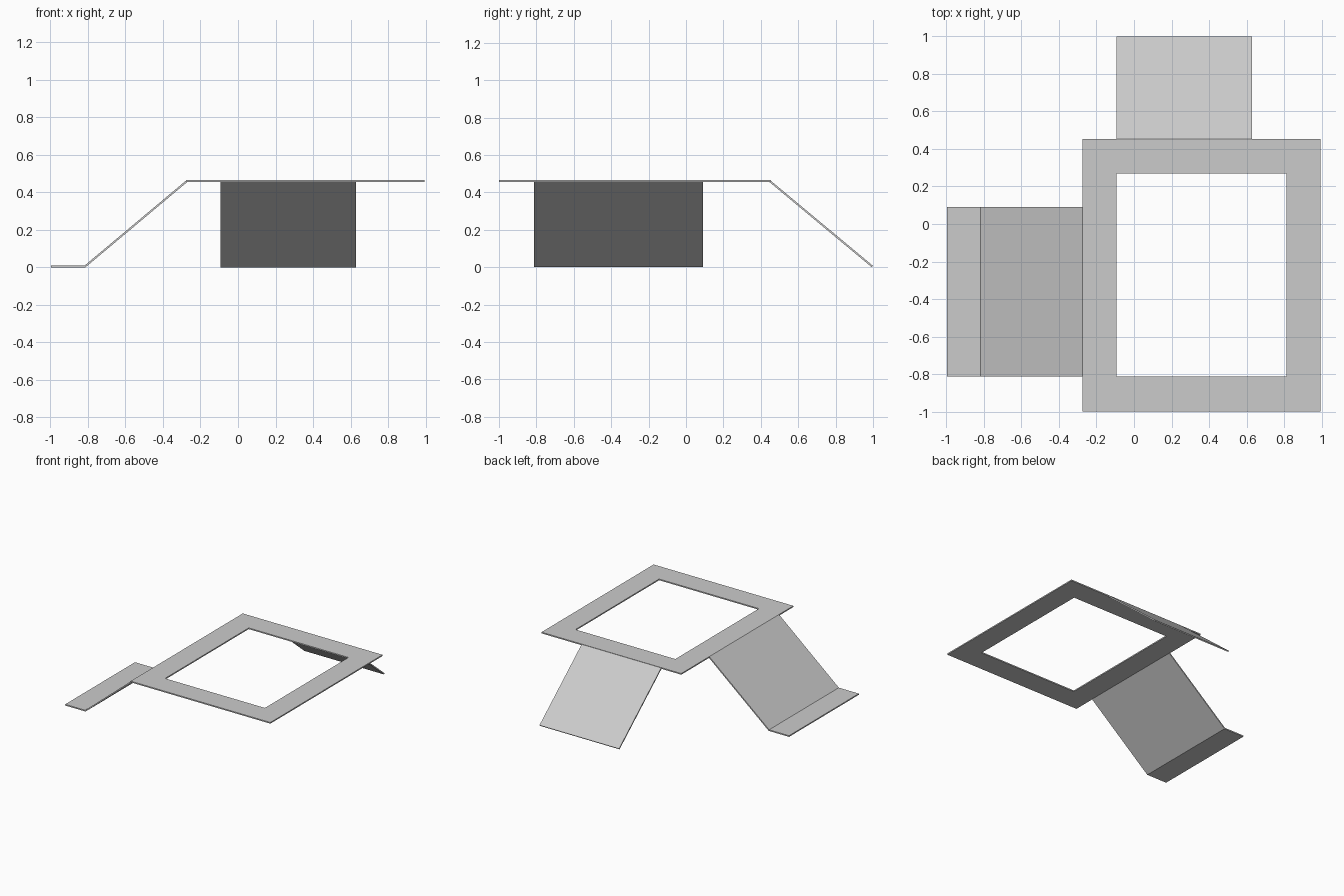
import bpy, bmesh
from mathutils import Vector

if "Cube" in bpy.data.objects:
    bpy.data.objects.remove(bpy.data.objects["Cube"])

T = 0.01      # sheet thickness
TOP = 0.465   # height of the upper face


def finish(name, bm):
    bmesh.ops.recalc_face_normals(bm, faces=bm.faces)
    me = bpy.data.meshes.new(name)
    bm.to_mesh(me)
    bm.free()
    ob = bpy.data.objects.new(name, me)
    bpy.context.collection.objects.link(ob)
    return ob


def bent_sheet(name, path, lo, hi, place):
    """Thicken a (distance, height) path downward with mitred bends, spanning lo..hi."""
    pts = [Vector(p) for p in path]
    normals = []
    for a, b in zip(pts, pts[1:]):
        d = (b - a).normalized()
        n = Vector((-d.y, d.x))
        normals.append(n if n.y < 0 else -n)
    under = []
    for i, p in enumerate(pts):
        n0, n1 = normals[max(i - 1, 0)], normals[min(i, len(normals) - 1)]
        under.append(p + (n0 + n1) * T / (1 + n0.dot(n1)))
    bm = bmesh.new()
    rings = [[bm.verts.new(place(p.x, s, p.y)) for s in (lo, hi) for p in (pts[i], under[i])]
             for i in range(len(pts))]
    order = (0, 1, 3, 2)
    for a, b in zip(rings, rings[1:]):
        for j in range(4):
            k, m = order[j], order[(j + 1) % 4]
            bm.faces.new((a[k], a[m], b[m], b[k]))
    for r in (rings[0], rings[-1]):
        bm.faces.new([r[k] for k in order])
    return finish(name, bm)


# Flat top frame with a rectangular opening
def rect(bm, x0, x1, y0, y1):
    return [bm.verts.new((x, y, TOP - T)) for x, y in ((x0, y0), (x1, y0), (x1, y1), (x0, y1))]


bm = bmesh.new()
outer = rect(bm, -0.274, 0.994, -1.0, 0.453)
inner = rect(bm, -0.092, 0.814, -0.814, 0.27)
for i in range(4):
    j = (i + 1) % 4
    bm.faces.new((outer[i], outer[j], inner[j], inner[i]))
ext = bmesh.ops.extrude_face_region(bm, geom=bm.faces[:])
bmesh.ops.translate(bm, vec=(0, 0, T),
                    verts=[v for v in ext["geom"] if isinstance(v, bmesh.types.BMVert)])
finish("top_frame", bm)

# Left leg sloping down to a flat foot
bent_sheet("left_leg", [(-0.274, TOP), (-0.817, T), (-0.998, T)],
           -0.814, 0.09, lambda d, s, z: (d, s, z))

# Back leg sloping straight to the ground
bent_sheet("back_leg", [(0.45, TOP), (0.999, 0.008)],
           -0.092, 0.63, lambda d, s, z: (s, d, z))
